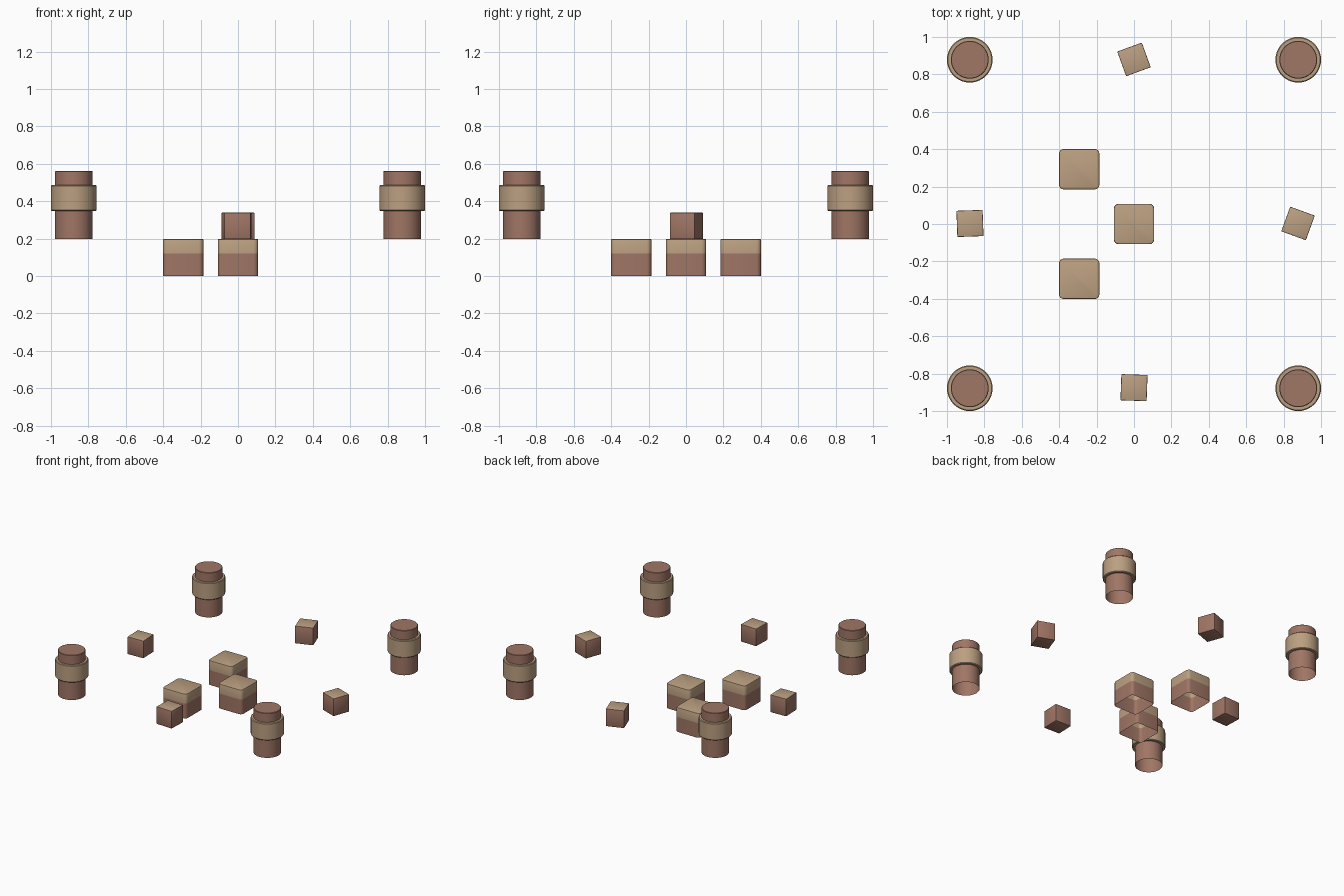
import bpy, bmesh, math
from mathutils import Vector

if "Cube" in bpy.data.objects:
    bpy.data.objects.remove(bpy.data.objects["Cube"])


def material(name, col):
    m = bpy.data.materials.new(name)
    m.diffuse_color = (*col, 1)
    m.use_nodes = True
    m.node_tree.nodes["Principled BSDF"].inputs["Base Color"].default_value = m.diffuse_color
    return m


BROWN = material("clay brown", (0.35, 0.18, 0.13))
TAN = material("sand tan", (0.50, 0.35, 0.22))


def finish(bm, name, loc, rot=0.0):
    me = bpy.data.meshes.new(name)
    bm.to_mesh(me)
    bm.free()
    ob = bpy.data.objects.new(name, me)
    bpy.context.collection.objects.link(ob)
    me.materials.append(BROWN)
    me.materials.append(TAN)
    ob.location = loc
    ob.rotation_euler.z = rot
    bpy.ops.object.select_all(action='DESELECT')
    bpy.context.view_layer.objects.active = ob
    ob.select_set(True)
    bpy.ops.object.shade_smooth_by_angle(angle=math.radians(40))
    return ob


def box(size, height):
    bm = bmesh.new()
    bmesh.ops.create_cube(bm, size=1)
    bmesh.ops.scale(bm, vec=(size, size, height), verts=bm.verts)
    bmesh.ops.translate(bm, vec=(0, 0, height / 2), verts=bm.verts)
    return bm


def bevel(bm, edges, width, segs):
    bmesh.ops.bevel(bm, geom=edges, offset=width, offset_type='OFFSET',
                    segments=segs, profile=0.5, affect='EDGES')


def lathe(bm, profile, mat, segs=40):
    # revolve (radius, z) points; a zero radius closes with a fan
    rings = []
    for r, z in profile:
        n = 1 if r == 0 else segs
        rings.append([bm.verts.new((r * math.cos(2 * math.pi * i / segs),
                                    r * math.sin(2 * math.pi * i / segs), z))
                      for i in range(n)])
    for a, b in zip(rings, rings[1:]):
        for i in range(segs):
            j = (i + 1) % segs
            vs = [a[i], a[j]] + ([b[0]] if len(b) == 1 else [b[j], b[i]])
            bm.faces.new(vs).material_index = mat


# three two-tone blocks, open underneath, tan upper band
for name, x, y in (("center_block", 0, 0), ("back_block", -0.293, 0.293),
                   ("front_block", -0.293, -0.293)):
    bm = box(0.216, 0.198)
    bevel(bm, [e for e in bm.edges
               if abs(e.verts[0].co.z - e.verts[1].co.z) > 0.1], 0.025, 4)
    bevel(bm, [e for e in bm.edges if all(v.co.z > 0.19 for v in e.verts)], 0.006, 2)
    bmesh.ops.delete(bm, geom=[f for f in bm.faces if f.normal.z < -0.9],
                     context='FACES')
    bmesh.ops.bisect_plane(bm, geom=bm.verts[:] + bm.edges[:] + bm.faces[:],
                           plane_co=(0, 0, 0.12), plane_no=(0, 0, 1))
    for f in bm.faces:
        f.material_index = int(f.calc_center_median().z > 0.12)
    finish(bm, name, (x, y, 0))

# four corner posts, open underneath, each with a tan collar
for sx, nx in ((-1, "left"), (1, "right")):
    for sy, ny in ((-1, "front"), (1, "back")):
        bm = bmesh.new()
        lathe(bm, [(0.101, 0), (0.101, 0.36), (0.098, 0.363), (0, 0.363)], 0)
        finish(bm, f"{ny}_{nx}_post", (sx * 0.878, sy * 0.878, 0.198))
        bm = bmesh.new()
        lathe(bm, [(0.101, 0), (0.117, 0), (0.122, 0.005), (0.122, 0.134),
                   (0.117, 0.139), (0.101, 0.139)], 1)
        finish(bm, f"{ny}_{nx}_collar", (sx * 0.878, sy * 0.878, 0.348))

# four small cubes at the side midpoints, tan on top
for name, x, y, deg in (("back_cube", 0, 0.88, 20), ("right_cube", 0.877, 0.003, -20),
                        ("front_cube", 0, -0.875, -2), ("left_cube", -0.877, 0.003, 2)):
    bm = box(0.14, 0.142)
    bevel(bm, bm.edges[:], 0.004, 2)
    bm.normal_update()
    for f in bm.faces:
        f.material_index = int(f.normal.z > 0.7)
    finish(bm, name, (x, y, 0.197), math.radians(deg))
